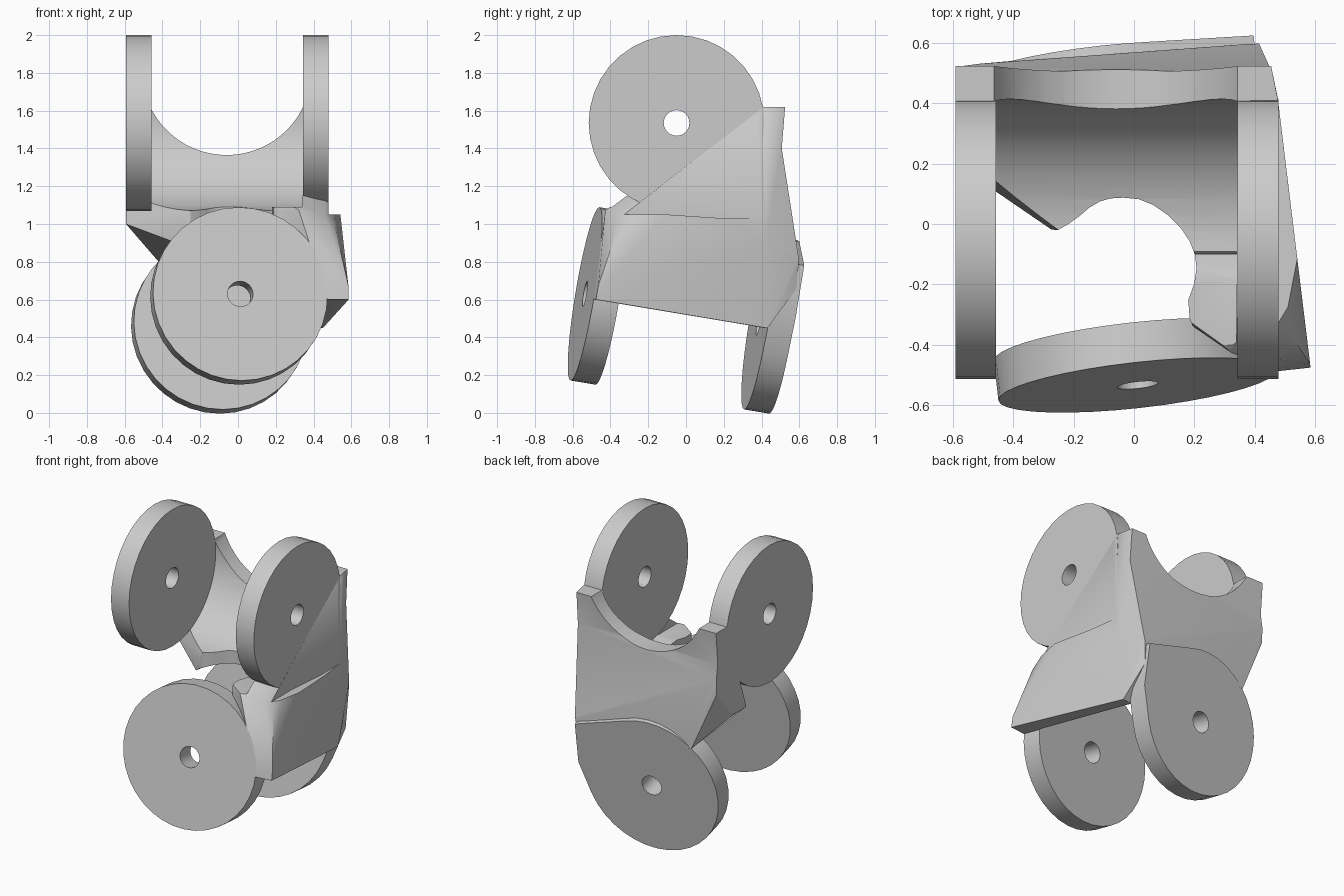
import bpy, bmesh, math
from mathutils import Matrix, Vector

if "Cube" in bpy.data.objects:
    bpy.data.objects.remove(bpy.data.objects["Cube"])

R, THICK, SPAN, HOLE = 0.465, 0.135, 1.072, 0.068
SEG = 36


def new_object(name, bm):
    bmesh.ops.recalc_face_normals(bm, faces=bm.faces)
    me = bpy.data.meshes.new(name)
    bm.to_mesh(me)
    bm.free()
    ob = bpy.data.objects.new(name, me)
    bpy.context.collection.objects.link(ob)
    return ob


def hull(name, points):
    bm = bmesh.new()
    for p in points:
        bm.verts.new(p)
    res = bmesh.ops.convex_hull(bm, input=bm.verts)
    junk = [g for g in res["geom_interior"] if isinstance(g, bmesh.types.BMVert)]
    bmesh.ops.delete(bm, geom=junk, context='VERTS')
    bmesh.ops.dissolve_limit(bm, angle_limit=0.01, verts=bm.verts, edges=bm.edges)
    return new_object(name, bm)


def prism(name, poly, lo, hi, frame):
    """Extrude a 2D outline along the local y axis of a frame."""
    bm = bmesh.new()
    a = [bm.verts.new(frame @ Vector((u, lo, v))) for u, v in poly]
    b = [bm.verts.new(frame @ Vector((u, hi, v))) for u, v in poly]
    bm.faces.new(a)
    bm.faces.new(b)
    for i in range(len(a)):
        j = (i + 1) % len(a)
        bm.faces.new((a[i], a[j], b[j], b[i]))
    return new_object(name, bm)


def circle(r, n=SEG, cu=0, cv=0):
    return [(cu + r * math.cos(2 * math.pi * i / n),
             cv + r * math.sin(2 * math.pi * i / n)) for i in range(n)]


def rounded(poly):
    """One pass of corner cutting."""
    out = []
    for (x, y), (s, t) in zip(poly, poly[1:] + poly[:1]):
        out += [(.75 * x + .25 * s, .75 * y + .25 * t),
                (.25 * x + .75 * s, .25 * y + .75 * t)]
    return out


def cut(ob, cutter):
    m = ob.modifiers.new("cut", 'BOOLEAN')
    m.operation, m.solver, m.object = 'DIFFERENCE', 'EXACT', cutter
    bpy.context.view_layer.objects.active = ob
    bpy.ops.object.modifier_apply(modifier=m.name)
    bpy.data.objects.remove(cutter)


def frame(x, y, z, origin):
    m = Matrix((x, y, z)).transposed().to_4x4()
    m.translation = origin
    return m


# Fork frames: local y runs along the pivot axis, local x points to the web
X, Y, Z = Vector((1, 0, 0)), Vector((0, 1, 0)), Vector((0, 0, 1))
upper = frame(Y, X, Z, Vector((-0.593, -0.05, 1.535)))
a = Vector((-0.108, 0.978, -0.163)).normalized()
b = a.cross(Z).normalized()
lower = frame(b, a, b.cross(a), Vector((0.012, -0.535, 0.63)))
world = Matrix.Identity(4)
side = frame(Y, X, Z, Vector())
down = frame(X, Z, Y, Vector())


def ear(name, fr, lo, extra=()):
    pts = [fr @ Vector((u, w, v)) for u, v in circle(R) + list(extra)
           for w in (lo, lo + THICK)]
    ob = hull(name, pts)
    cut(ob, prism("hole_cutter", circle(HOLE, 24), lo - .1, lo + THICK + .1, fr))
    return ob


# Four round ears
parts = [ear("upper_left_ear", upper, 0),
         ear("upper_right_ear", upper, SPAN - THICK),
         ear("front_lower_ear", lower, 0),
         ear("back_lower_ear", lower, SPAN - THICK, [(0.51, 0.05), (0.51, 0.33)])]

# Corner body joining the back web of the upper fork to the side web of the lower
pts = [Vector(p) for p in (
    (-.593, .41, 1.62), (-.593, .525, 1.62), (.478, .41, 1.62), (.455, .525, 1.62),
    (-.593, .52, 1.2), (-.593, .2, 1.0), (-.593, .35, 1.0), (-.42, .54, .8),
    (.477, .42, .9), (.415, .6, .82), (.515, -.36, .98), (.46, -.36, 1.05))]
pts += [lower @ Vector(p) for p in (
    (.577, 0, -.03), (.465, 0, -.03), (.577, 0, .04), (.32, 0, .45), (.24, .1, .45),
    (.54, .93, -.03), (.465, .93, -.03), (.51, 1.05, .2))]
body = hull("corner_body", pts)
cut(body, prism("upper_bore", circle(.465, 64), THICK, SPAN - THICK, upper))
cut(body, prism("lower_bore", circle(.47, 64), THICK, SPAN - THICK, lower))
cut(body, prism("saddle", circle(.449, 64, -.06, 1.814), -1, 1, world))

# Open well seen from the top
well = [(-.8, .12), (-.46, .08), (-.35, .02), (-.27, -.03), (-.2, .01), (-.13, .07),
        (-.06, .09), (.04, .08), (.14, .01), (.2, -.08), (.21, -.17), (.17, -.28),
        (.23, -.42), (.22, -.8), (-.8, -.8)]
cut(body, prism("well_cutter", rounded(well), .2, 2, down))

# Flank level with the upper right ear, lowered front lip, slightly hollow back
flank = [(-.8, 1.05), (-.1, 1.05), (.2, 1.03), (.9, 1.03), (.9, 2), (-.8, 2)]
cut(body, prism("flank_cutter", flank, .4795, .9, side))
lip = [(-.8, 1.09), (-.1, 1.09), (-.1, 1.06), (0, 1.2), (-.2, 1.5), (-.8, 1.5)]
cut(body, prism("lip_cutter", lip, .1, .34, side))
back = [(.5255, 1.63), (.507, 1.4), (.6, .8), (.9, .8), (.9, 1.63)]
cut(body, prism("back_cutter", back, -1, 1, side))
parts.append(body)

# Smooth shading with crisp edges
bpy.ops.object.select_all(action='DESELECT')
for ob in parts:
    ob.select_set(True)
bpy.context.view_layer.objects.active = body
bpy.ops.object.shade_smooth_by_angle(angle=math.radians(30))
